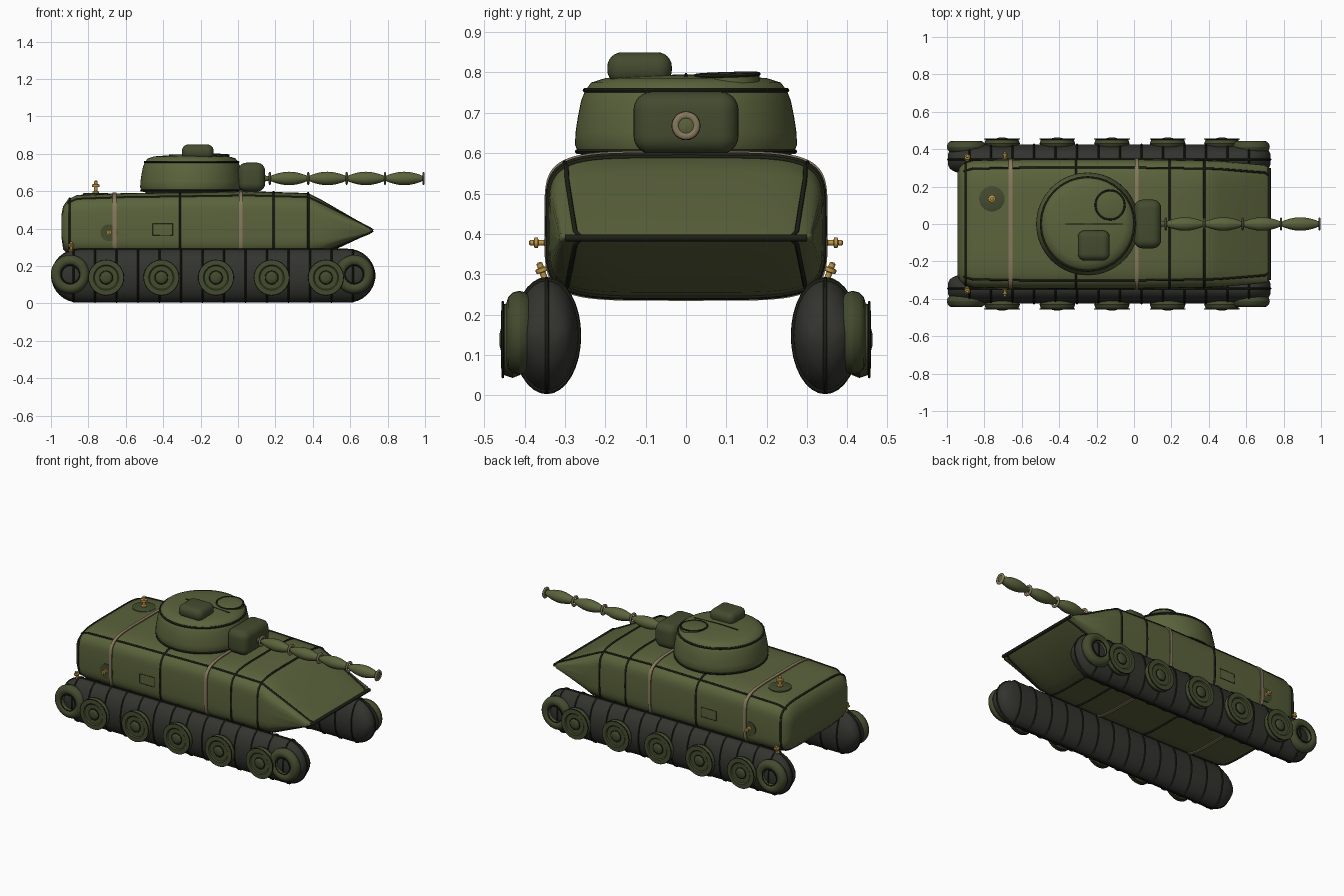
import bpy, bmesh, math
from mathutils import Vector

if "Cube" in bpy.data.objects:
    bpy.data.objects.remove(bpy.data.objects["Cube"])


def material(name, rgb):
    m = bpy.data.materials.new(name)
    m.use_nodes = True
    m.diffuse_color = (*rgb, 1)
    bsdf = m.node_tree.nodes["Principled BSDF"]
    bsdf.inputs["Base Color"].default_value = (*rgb, 1)
    bsdf.inputs["Roughness"].default_value = 0.7
    return m


green = material("olive_green", (0.105, 0.125, 0.045))
olive = material("dark_olive", (0.058, 0.07, 0.028))
rubber = material("dark_rubber", (0.033, 0.033, 0.028))
black = material("seam_black", (0.012, 0.014, 0.008))
tan = material("tan_webbing", (0.24, 0.19, 0.11))
brass = material("brass", (0.5, 0.3, 0.06))


def add(name, data, mat):
    data.materials.append(mat)
    obj = bpy.data.objects.new(name, data)
    bpy.context.scene.collection.objects.link(obj)
    return obj


def finish(name, bm, mat, angle=40):
    bmesh.ops.recalc_face_normals(bm, faces=bm.faces)
    mesh = bpy.data.meshes.new(name)
    bm.to_mesh(mesh)
    bm.free()
    for p in mesh.polygons:
        p.use_smooth = True
    mesh.set_sharp_from_angle(angle=math.radians(angle))
    return add(name, mesh, mat)


def loft(name, rings, mat, caps=True):
    """Skin a list of closed rings with equal point counts."""
    bm = bmesh.new()
    rows = [[bm.verts.new(p) for p in ring] for ring in rings]
    n = len(rows[0])
    for a, b in zip(rows, rows[1:]):
        for i in range(n):
            j = (i + 1) % n
            bm.faces.new((a[i], a[j], b[j], b[i]))
    if caps:
        bm.faces.new(rows[0])
        bm.faces.new(rows[-1])
    return finish(name, bm, mat)


def lathe(name, profile, loc, axis, mat, steps=32, caps=True):
    """Turn (radius, height) points around an axis."""
    q = Vector(axis).to_track_quat('Z', 'Y')
    turns = [2 * math.pi * i / steps for i in range(steps)]
    rings = [[Vector(loc) + q @ Vector((r * math.cos(a), r * math.sin(a), h))
              for a in turns] for r, h in profile]
    return loft(name, rings, mat, caps)


def ring(name, loc, axis, major, minor, mat, depth=None):
    """Torus, optionally flattened along its axis."""
    depth = depth or minor
    prof = [(major + minor * math.cos(t * math.pi / 6), depth * math.sin(t * math.pi / 6))
            for t in range(13)]
    return lathe(name, prof, loc, axis, mat, 32, caps=False)


def tube(name, points, radius, mat=black, closed=True):
    cu = bpy.data.curves.new(name, 'CURVE')
    cu.dimensions = '3D'
    cu.bevel_depth = radius
    cu.bevel_resolution = 1
    sp = cu.splines.new('POLY')
    sp.points.add(len(points) - 1)
    for p, co in zip(sp.points, points):
        p.co = (*co, 1)
    sp.use_cyclic_u = closed
    return add(name, cu, mat)


def pillow(name, center, size, bevel, mat):
    bm = bmesh.new()
    bmesh.ops.create_cube(bm, size=1)
    for v in bm.verts:
        v.co = Vector(center) + v.co * Vector(size)
    bmesh.ops.bevel(bm, geom=bm.edges[:], offset=bevel, segments=6, profile=0.5, affect='EDGES')
    return finish(name, bm, mat, 60)


def power(v, e):
    return math.copysign(abs(v) ** e, v)


# Hull stations: x, bottom, top, half width
STATIONS = [(-0.945, 0.36, 0.47, 0.27), (-0.935, 0.29, 0.52, 0.30), (-0.91, 0.26, 0.555, 0.325),
            (-0.86, 0.25, 0.58, 0.34), (-0.6, 0.245, 0.59, 0.345), (0.05, 0.24, 0.6, 0.345),
            (0.375, 0.245, 0.59, 0.34), (0.45, 0.255, 0.552, 0.338), (0.70, 0.372, 0.408, 0.315),
            (0.72, 0.387, 0.393, 0.30)]


def hull_ring(x, grow=0.0, steps=64):
    for a, b in zip(STATIONS, STATIONS[1:]):
        if x <= b[0]:
            break
    t = (x - a[0]) / (b[0] - a[0])
    lo, hi, w = (p + (q - p) * t for p, q in zip(a[1:], b[1:]))
    mid, h = (lo + hi) / 2, (hi - lo) / 2
    turns = [2 * math.pi * i / steps for i in range(steps)]
    return [(x, (w + grow) * power(math.cos(a), 0.4), mid + (h + grow) * power(math.sin(a), 0.4))
            for a in turns]


loft("hull", [hull_ring(s[0]) for s in STATIONS], green)
for x in (-0.9, -0.31, 0.19, 0.375):
    tube("hull_cross_seam", hull_ring(x, 0.001), 0.006)
for corner in (8, 24, 40, 56):
    tube("hull_edge_seam", [hull_ring(s[0])[corner] for s in STATIONS[2:]], 0.006, closed=False)
tube("nose_seam", [(0.722, -0.3, 0.39), (0.722, 0.3, 0.39)], 0.01, closed=False)

# Webbing straps around the hull
for x in (-0.66, 0.015):
    loft("strap", [hull_ring(x + dx, g) for dx, g in
                   ((-0.01, -0.002), (-0.01, 0.006), (0.01, 0.006), (0.01, -0.002))], tan, False)


def track_ring(x, y, grow=0.0):
    """Oval track section that rounds off towards both ends."""
    d = max(-0.85 - x, x - 0.585, 0) / 0.145
    k = math.sqrt(max(1 - d * d, 0.01))
    turns = [2 * math.pi * i / 32 for i in range(32)]
    return [(x, y + (0.08 * k ** 0.5 + grow) * math.cos(a),
             0.148 + (0.14 * k + grow) * math.sin(a)) for a in turns]


def valve(name, loc, axis, scale=1.0):
    prof = [(0.016, 0), (0.016, 0.008), (0.009, 0.012), (0.009, 0.03), (0.018, 0.032),
            (0.018, 0.043), (0.009, 0.046), (0.009, 0.058), (0.004, 0.062)]
    lathe(name, [(r * scale, h * scale) for r, h in prof], loc, axis, brass, 16)


WHEEL = [(0.07, 0), (0.088, 0.012), (0.095, 0.03), (0.088, 0.05), (0.092, 0.053), (0.092, 0.057),
         (0.068, 0.058), (0.062, 0.052), (0.035, 0.052), (0.03, 0.058), (0.015, 0.062)]

for side, s in (("right", -1), ("left", 1)):
    y = s * 0.345
    out = (0, s, 0)
    # Track and its seams
    ends = [math.sin(i * math.pi / 16) * 0.145 for i in range(9)]
    xs = [-0.85 - e for e in reversed(ends)] + [0.585 + e for e in ends]
    loft(side + "_track", [track_ring(x, y) for x in xs], rubber)
    for i in range(14):
        tube(side + "_track_seam", track_ring(-0.88 + i * 0.115, y, 0.001), 0.005)
    line = [track_ring(x, y) for x in xs]
    tube(side + "_track_outline", [r[8] for r in line] + [r[24] for r in reversed(line)], 0.005)
    # Road wheels and the ring wheels at both ends
    for x in (-0.705, -0.41, -0.118, 0.18, 0.47):
        lathe(side + "_road_wheel", WHEEL, (x, s * 0.4, 0.138), out, olive)
        ring(side + "_wheel_seam", (x, s * 0.454, 0.138), out, 0.093, 0.003, black)
        ring(side + "_hub_seam", (x, s * 0.453, 0.138), out, 0.034, 0.003, black)
    for x in (-0.897, 0.622):
        ring(side + "_end_wheel", (x, s * 0.413, 0.155), out, 0.074, 0.03, olive, 0.032)
        ring(side + "_end_wheel_seam", (x, s * 0.438, 0.155), out, 0.05, 0.003, black)
    # Air valves
    lathe(side + "_valve_patch", [(0.045, 0), (0.045, 0.006)], (-0.69, s * 0.341, 0.378), out, olive)
    valve(side + "_hull_valve", (-0.69, s * 0.343, 0.378), out, 0.75)
    valve(side + "_track_valve", (-0.892, s * 0.347, 0.28), (0, s * 0.35, 1), 0.85)
    # Stitched repair patch
    tube(side + "_patch_stitching", [(x, s * 0.345, z) for x, z in
                                     ((-0.455, 0.365), (-0.35, 0.365), (-0.35, 0.425), (-0.455, 0.425))], 0.002)

# Rear deck valve
lathe("deck_valve_patch", [(0.068, 0), (0.068, 0.008), (0.06, 0.011)], (-0.76, 0.135, 0.58), (0, 0, 1), olive)
valve("deck_valve", (-0.76, 0.135, 0.588), (0, 0, 1), 1.1)

# Turret
TX = -0.248
up = (0, 0, 1)
lathe("turret", [(0.2, 0.585), (0.265, 0.598), (0.275, 0.62), (0.274, 0.65), (0.268, 0.69),
                 (0.26, 0.73), (0.25, 0.755), (0.235, 0.775), (0.2, 0.786), (0.12, 0.792), (0.01, 0.795)],
      (TX, 0, 0), up, green, 64)
ring("turret_top_seam", (TX, 0, 0.756), up, 0.25, 0.006, black)
ring("turret_base_seam", (TX, 0, 0.604), up, 0.269, 0.006, black)
tube("turret_center_seam", [(-0.37, 0, 0.792), (TX, 0, 0.795), (-0.06, 0, 0.787)], 0.004, closed=False)

# Turret hatch and sight box
lathe("hatch", [(0.08, -0.015), (0.08, 0.004), (0.07, 0.007)], (-0.128, 0.102, 0.79), (0.03, -0.03, 1), green)
ring("hatch_seam", (-0.128, 0.102, 0.794), (0.03, -0.03, 1), 0.078, 0.005, black)
pillow("sight_box", (-0.215, -0.115, 0.81), (0.17, 0.16, 0.08), 0.036, olive)

# Gun mantlet and inflated barrel
pillow("mantlet", (0.073, 0, 0.675), (0.145, 0.26, 0.155), 0.045, olive)
GZ = 0.668
lathe("barrel_root", [(0.03, 0.13), (0.014, 0.15), (0.012, 0.18)], (0, 0, GZ), (1, 0, 0), green, 16)
START, STEP = 0.17, 0.2055
for i in range(5):
    x = START + i * STEP
    ring("barrel_ring", (x, 0, GZ), (1, 0, 0), 0.026, 0.009, tan, 0.006)
    if i < 4:
        prof = [(0.012 + 0.024 * math.sin(math.pi * t / 12) ** 0.9, STEP * t / 12) for t in range(13)]
        lathe("barrel_segment", prof, (x, 0, GZ), (1, 0, 0), green, 24)
lathe("muzzle_plug", [(0.022, -0.006), (0.02, 0.003), (0.008, 0.006)], (START + 4 * STEP, 0, GZ), (1, 0, 0), green, 24)
